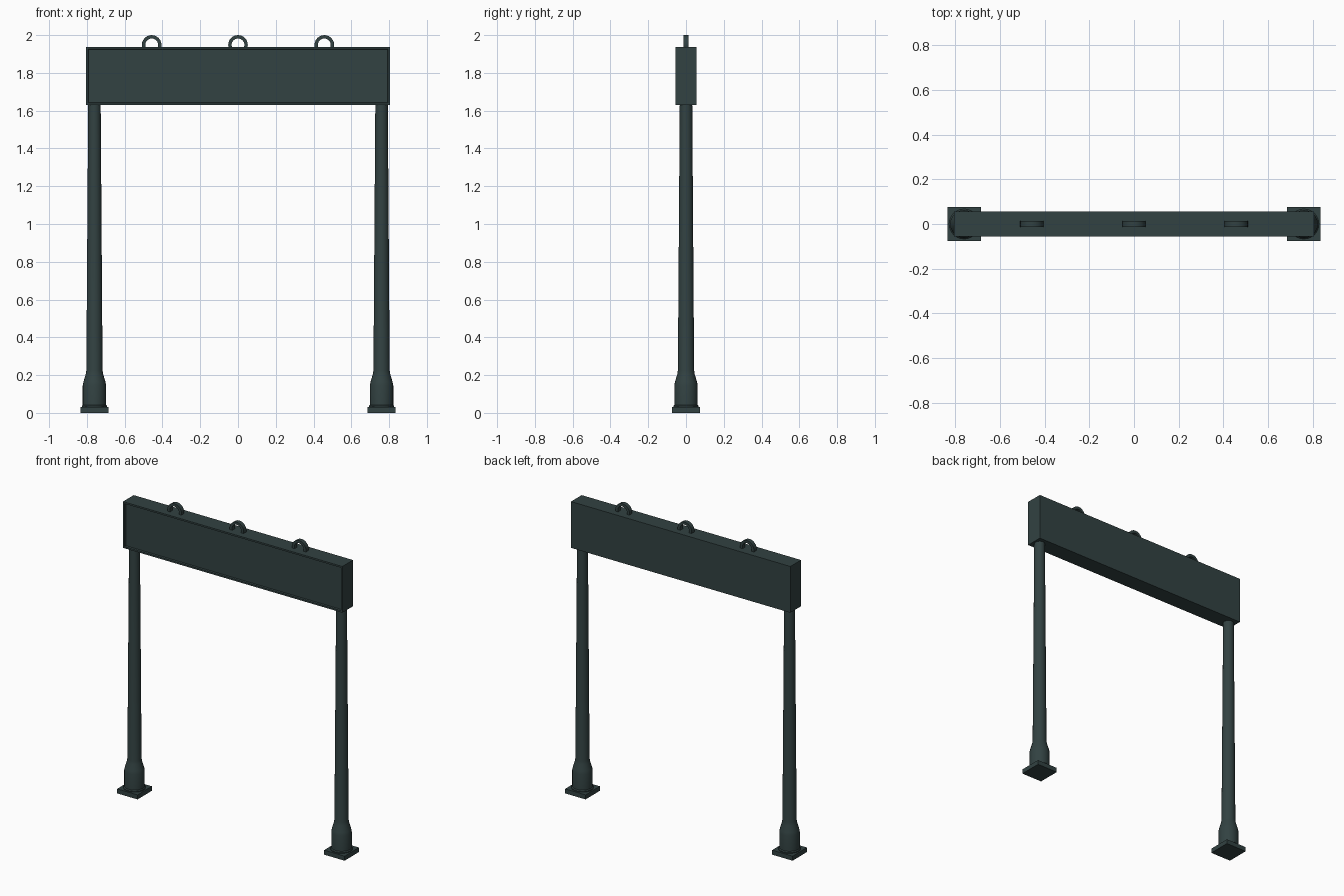
import bpy, bmesh, math

if "Cube" in bpy.data.objects:
    bpy.data.objects.remove(bpy.data.objects["Cube"])

paint = bpy.data.materials.new("dark slate green")
paint.diffuse_color = (0.032, 0.054, 0.054, 1)
paint.use_nodes = True
paint.node_tree.nodes["Principled BSDF"].inputs["Base Color"].default_value = paint.diffuse_color


def finish(name, bm, smooth=False):
    bmesh.ops.recalc_face_normals(bm, faces=bm.faces)
    me = bpy.data.meshes.new(name)
    bm.to_mesh(me)
    bm.free()
    me.materials.append(paint)
    ob = bpy.data.objects.new(name, me)
    bpy.context.collection.objects.link(ob)
    if smooth:
        bpy.ops.object.select_all(action='DESELECT')
        ob.select_set(True)
        bpy.context.view_layer.objects.active = ob
        bpy.ops.object.shade_smooth_by_angle(angle=math.radians(35))
    return ob


def box(bm, x, y, z0, z1):
    vs = bmesh.ops.create_cube(bm, size=1)["verts"]
    for v in vs:
        v.co = (v.co.x * 2 * x, v.co.y * 2 * y, z0 + (v.co.z + 0.5) * (z1 - z0))
    return vs


def lathe(name, profile, x, axis='Z', z=0, sides=24, closed=False):
    """Revolve (radius, height) points about a vertical or a y axis."""
    bm = bmesh.new()
    rings = []
    for r, h in profile:
        ring = []
        for i in range(sides):
            a = 2 * math.pi * i / sides
            c, s = r * math.cos(a), r * math.sin(a)
            ring.append(bm.verts.new((x + c, s, z + h) if axis == 'Z' else (x + c, h, z + s)))
        rings.append(ring)
    pairs = list(zip(rings, rings[1:])) + ([(rings[-1], rings[0])] if closed else [])
    for a, b in pairs:
        for i in range(sides):
            j = (i + 1) % sides
            bm.faces.new((a[i], a[j], b[j], b[i]))
    if not closed:
        bm.faces.new(rings[0])
        bm.faces.new(rings[-1])
    return finish(name, bm, True)


# Sign box with a recessed front panel
bm = bmesh.new()
box(bm, 0.805, 0.056, 1.63, 1.937)
bm.normal_update()
front = [f for f in bm.faces if f.normal.y < -0.9]
bmesh.ops.inset_region(bm, faces=front, thickness=0.011, use_even_offset=True)
bmesh.ops.inset_region(bm, faces=front, thickness=0.002, depth=-0.012, use_even_offset=True)
finish("sign_box", bm)

# Posts with flared sleeves and square base plates
for side, x in (("left", -0.76), ("right", 0.76)):
    lathe(side + "_post", [(0.067, 0.025), (0.067, 0.036), (0.062, 0.042), (0.062, 0.145),
                           (0.058, 0.165), (0.046, 0.205), (0.043, 0.225), (0.033, 1.64)], x)
    bm = bmesh.new()
    for v in box(bm, 0.075, 0.075, 0, 0.03):
        v.co.x += x
    finish(side + "_base_plate", bm)

# Lifting rings half sunk into the top
for n, x in (("left", -0.457), ("middle", 0), ("right", 0.457)):
    lathe(n + "_lifting_ring", [(0.034, -0.014), (0.052, -0.014), (0.052, 0.014), (0.034, 0.014)],
          x, 'Y', 1.948, closed=True)
